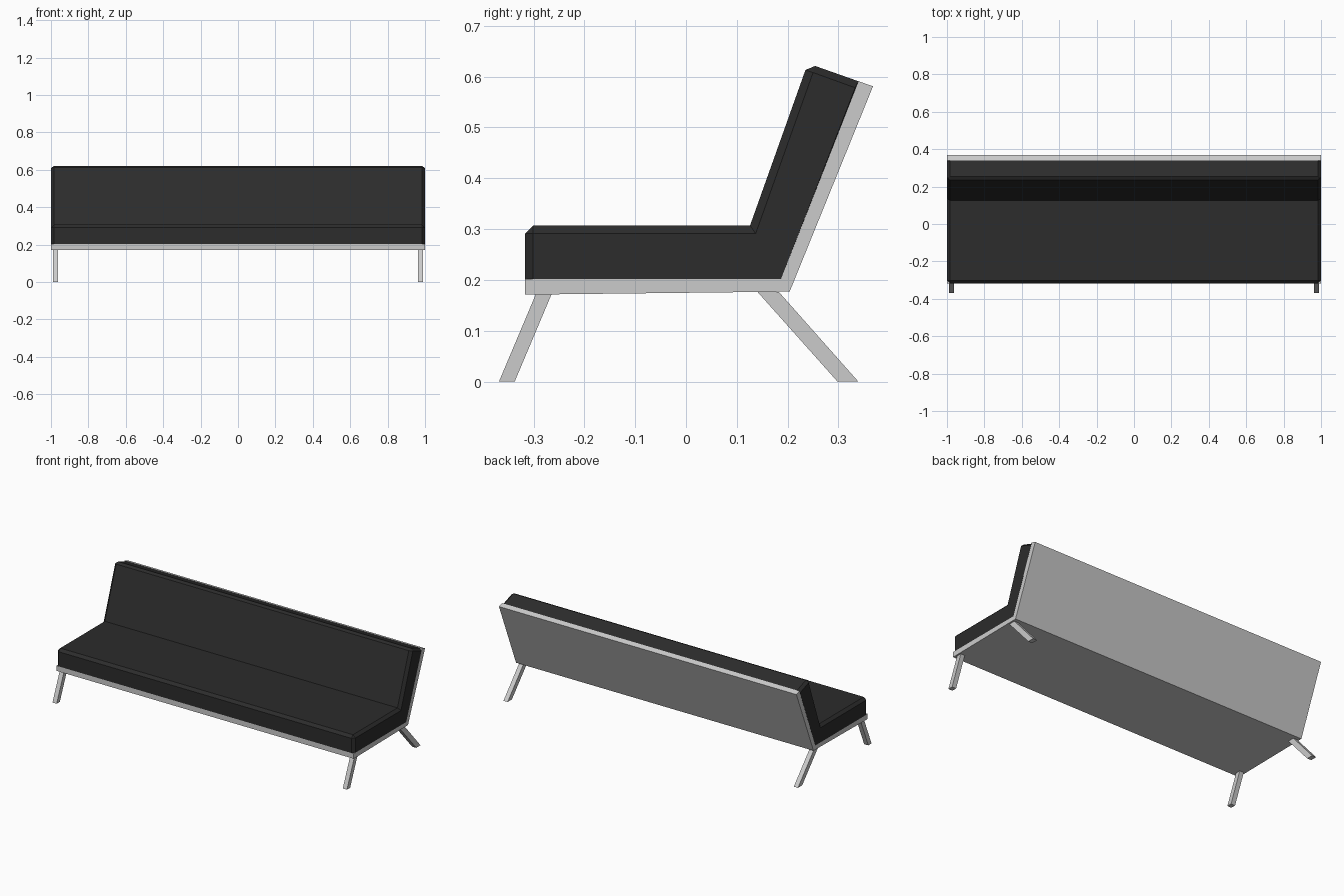
import bpy, bmesh

if "Cube" in bpy.data.objects:
    bpy.data.objects.remove(bpy.data.objects["Cube"])

def loft(name, sections, mat=None):
    """Loft equal-length (y, z) profiles placed at successive x positions."""
    bm = bmesh.new()
    rings = [[bm.verts.new((x, y, z)) for y, z in prof] for x, prof in sections]
    n = len(rings[0])
    for a, b in zip(rings, rings[1:]):
        for i in range(n):
            j = (i + 1) % n
            bm.faces.new((a[i], a[j], b[j], b[i]))
    bm.faces.new(rings[0])
    bm.faces.new(rings[-1][::-1])
    bmesh.ops.remove_doubles(bm, verts=bm.verts, dist=0.0005)
    bmesh.ops.recalc_face_normals(bm, faces=bm.faces)
    mesh = bpy.data.meshes.new(name)
    bm.to_mesh(mesh)
    bm.free()
    obj = bpy.data.objects.new(name, mesh)
    bpy.context.collection.objects.link(obj)
    if mat:
        mesh.materials.append(mat)
    return obj

black = bpy.data.materials.new("black_upholstery")
black.diffuse_color = (0.025, 0.025, 0.025, 1)
black.use_nodes = True
black.node_tree.nodes["Principled BSDF"].inputs["Base Color"].default_value = black.diffuse_color

# Bent panel under the seat and behind the back
frame = [(-0.317, 0.202), (-0.317, 0.171), (0.204, 0.177),
         (0.368, 0.581), (0.339, 0.591), (0.187, 0.202)]
loft("frame_panel", [(-1, frame), (1, frame)])

# One-piece cushion; the smaller end profile makes the chamfered sides
body = [(-0.317, 0.202), (-0.317, 0.291), (-0.301, 0.307), (0.126, 0.307),
        (0.235, 0.613), (0.254, 0.621), (0.339, 0.591), (0.187, 0.202)]
end = [(-0.301, 0.202), (-0.301, 0.291), (-0.301, 0.291), (0.137, 0.291),
       (0.250, 0.608), (0.250, 0.608), (0.333, 0.578), (0.187, 0.202)]
loft("cushion", [(-1, end), (-0.984, body), (0.984, body), (1, end)], black)

# Splayed legs, mirrored left to right
legs = {
    "front_leg": [(-0.368, 0), (-0.337, 0), (-0.264, 0.173), (-0.295, 0.173)],
    "back_leg": [(0.298, 0), (0.339, 0), (0.183, 0.176), (0.141, 0.176)],
}
for name, prof in legs.items():
    for side, label in ((-1, "left"), (1, "right")):
        loft(f"{name}_{label}", [(side * 0.962, prof), (side * 0.99, prof)])
